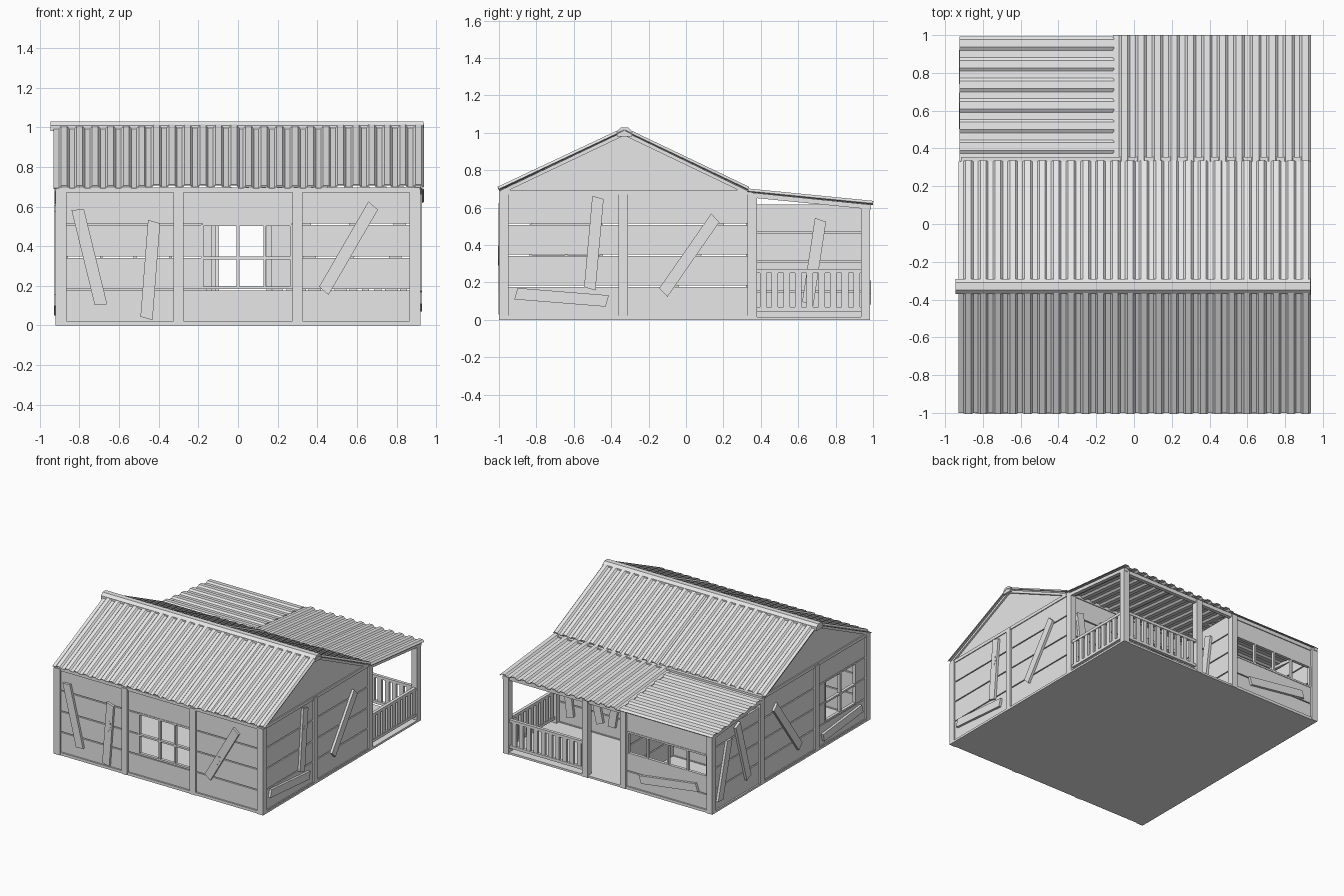
import bpy, bmesh, math
from mathutils import Vector, Matrix

cube = bpy.data.objects.get("Cube")
if cube:
    bpy.data.objects.remove(cube)

grey = bpy.data.materials.new("weathered_grey")
grey.use_nodes = True
grey.diffuse_color = (0.8, 0.8, 0.8, 1)
grey.node_tree.nodes["Principled BSDF"].inputs["Base Color"].default_value = (0.8, 0.8, 0.8, 1)


def finish(name, bm):
    bmesh.ops.recalc_face_normals(bm, faces=bm.faces)
    mesh = bpy.data.meshes.new(name)
    bm.to_mesh(mesh)
    bm.free()
    mesh.materials.append(grey)
    obj = bpy.data.objects.new(name, mesh)
    bpy.context.collection.objects.link(obj)
    return obj


def boxes(name, items):
    """One object from several (x0, x1, y0, y1, z0, z1) boxes."""
    bm = bmesh.new()
    for x0, x1, y0, y1, z0, z1 in items:
        m = Matrix.Translation(((x0 + x1) / 2, (y0 + y1) / 2, (z0 + z1) / 2))
        bmesh.ops.create_cube(bm, size=1, matrix=m @ Matrix.Diagonal((x1 - x0, y1 - y0, z1 - z0, 1)))
    return finish(name, bm)


def prism(name, points, push):
    """Closed outline pushed along a vector."""
    bm = bmesh.new()
    face = bm.faces.new([bm.verts.new(p) for p in points])
    ext = bmesh.ops.extrude_face_region(bm, geom=[face])
    bmesh.ops.translate(bm, vec=push, verts=[v for v in ext["geom"] if isinstance(v, bmesh.types.BMVert)])
    return finish(name, bm)


def on_wall(axis, pos, u, z):
    return Vector((pos, u, z)) if axis == "x" else Vector((u, pos, z))


def plank_wall(name, axis, pos, a, b, top, hole=None, cuts=(0.18, 0.345, 0.51)):
    """Horizontal planks with slits between them and an optional opening (u0, u1, z0, z1)."""
    edges = [0.01, *cuts, top]
    items = []
    for low, high in zip(edges, edges[1:]):
        low, high = low + 0.004, high - 0.004
        parts = [(a, b, low, high)]
        if hole and hole[2] < high and hole[3] > low:
            u0, u1, z0, z1 = hole
            parts = [(a, u0, low, high), (u1, b, low, high)]
            if z0 > low:
                parts.append((u0, u1, low, z0))
            if z1 < high:
                parts.append((u0, u1, z1, high))
        for p, q, r, s in parts:
            span = (pos - 0.008, pos + 0.008)
            items.append((*span, p, q, r, s) if axis == "x" else (p, q, *span, r, s))
    return boxes(name, items)


def window(name, axis, pos, rect, uprights, bars):
    """Thin frame with glazing bars."""
    u0, u1, z0, z1 = rect
    w = 0.007
    span = (pos - 0.012, pos + 0.012)
    parts = [(u - w, u + w, z0, z1) for u in (u0, u1, *uprights)]
    parts += [(u0, u1, z - w, z + w) for z in (z0, z1, *bars)]
    boxes(name, [(*span, p, q, r, s) if axis == "x" else (p, q, *span, r, s) for p, q, r, s in parts])


def loose_board(name, axis, pos, out, start, end, knot=False):
    """Crooked nailed board with skewed ends and sometimes an oval knot."""
    a, b = Vector(start), Vector(end)
    d = (b - a).normalized()
    n = Vector((-d.y, d.x)) * 0.031
    push = on_wall(axis, out * 0.02, 0, 0) if axis == "x" else Vector((0, out * 0.02, 0))
    outline = [a + n + d * 0.012, a - n, b - n - d * 0.012, b + n]
    prism(name, [on_wall(axis, pos, *p) for p in outline], push)
    if knot:
        c = a.lerp(b, 0.36)
        ring = [c + d * 0.045 * math.cos(t * math.pi / 4) + n * 0.6 * math.sin(t * math.pi / 4) for t in range(8)]
        prism(name + "_knot", [on_wall(axis, pos + out * 0.02, *p) for p in ring], push * 0.1)


def corrugated(name, corner, run, fall, waves, height=0.013):
    """Trapezoid-wave sheet: waves repeat along run, sheet extends along fall."""
    corner, run, fall = Vector(corner), Vector(run), Vector(fall)
    up = run.cross(fall).normalized()
    if up.z < 0:
        up = -up
    bm = bmesh.new()
    rows = []
    for i in range(waves):
        for t, h in ((0, 0), (0.35, 0), (0.5, 1), (0.85, 1)):
            rows.append(corner + run * ((i + t) / waves) + up * h * height)
    rows.append(corner + run)
    pairs = [(bm.verts.new(p), bm.verts.new(p + fall)) for p in rows]
    for (a, b), (c, d) in zip(pairs, pairs[1:]):
        bm.faces.new((a, b, d, c))
    obj = finish(name, bm)
    solid = obj.modifiers.new("thickness", "SOLIDIFY")
    solid.thickness = 0.006
    solid.offset = 0


# Floor
boxes("floor", [(-0.92, 0.92, -0.99, 0.98, 0.0, 0.016)])

# Posts
front_posts = [(-0.92, -0.865), (-0.325, -0.275), (0.275, 0.325), (0.865, 0.92)]
boxes("front_posts", [(a, b, -1.0, -0.95, 0, 0.685) for a, b in front_posts])
side_posts = []
for a, b in ((-0.92, -0.87), (0.87, 0.92)):
    side_posts += [(a, b, -0.36, -0.31, 0, 0.685), (a, b, 0.33, 0.38, 0, 0.675), (a, b, 0.935, 0.985, 0, 0.61)]
boxes("side_posts", side_posts)
boxes("back_posts", [(0.175, 0.225, 0.935, 0.985, 0, 0.61), (-0.16, -0.11, 0.935, 0.985, 0, 0.61)])

# Top and bottom rails of the walls
rails = []
for z0, z1 in ((0.0, 0.022), (0.67, 0.695)):
    rails += [(-0.915, 0.915, -0.995, -0.96, z0, z1), (-0.915, 0.915, 0.325, 0.355, z0, z1)]
    rails += [(s * 0.897 - 0.018, s * 0.897 + 0.018, -0.97, 0.34, z0, z1) for s in (-1, 1)]
rails += [(-0.915, 0.915, 0.945, 0.975, 0.585, 0.615), (-0.915, -0.12, 0.945, 0.98, 0, 0.022)]
boxes("wall_rails", rails)

# Plank walls with openings
front_hole = (-0.18, 0.27, 0.19, 0.51)
side_hole = (-0.83, -0.45, 0.19, 0.51)
back_hole = (-0.865, -0.17, 0.28, 0.45)
plank_wall("front_wall", "y", -0.975, -0.9, 0.9, 0.68, front_hole)
plank_wall("left_wall", "x", 0.9, -0.97, 0.34, 0.68)
plank_wall("right_wall", "x", -0.9, -0.97, 0.34, 0.68, side_hole)
plank_wall("house_back_wall", "y", 0.34, -0.9, 0.9, 0.68, (-0.115, 0.15, 0.0, 0.56))
plank_wall("room_outer_wall", "x", -0.9, 0.35, 0.96, 0.62)
plank_wall("room_inner_wall", "x", -0.125, 0.35, 0.96, 0.62, cuts=(0.15, 0.31, 0.465))
plank_wall("room_back_wall", "y", 0.96, -0.9, -0.13, 0.61, back_hole, cuts=(0.14, 0.28, 0.45))

# Windows and doorway
window("front_window", "y", -0.975, front_hole, (0.0, 0.135), (0.34,))
window("side_window", "x", -0.9, side_hole, (-0.64,), (0.34,))
window("back_window", "y", 0.96, back_hole, (-0.69, -0.52, -0.34), ())
boxes("door_frame", [(-0.135, -0.11, 0.32, 0.36, 0, 0.57), (0.145, 0.17, 0.32, 0.36, 0, 0.57),
                     (-0.135, 0.17, 0.32, 0.36, 0.55, 0.575)])

# Gables with trim under the roof slopes
for side, s in (("left", 1), ("right", -1)):
    prism(side + "_gable", [(s * 0.89, -0.98, 0.69), (s * 0.89, 0.31, 0.69), (s * 0.89, -0.33, 0.995)], (s * 0.016, 0, 0))
    for part, y in (("front", -0.99), ("back", 0.325)):
        prism(f"{side}_{part}_gable_trim", [(s * 0.895, y, 0.672), (s * 0.895, y, 0.692),
              (s * 0.895, -0.33, 1.008), (s * 0.895, -0.33, 0.985)], (s * 0.025, 0, 0))
    # Sloping beam and infill under the lean-to roof
    prism(side + "_lean_beam", [(s * 0.89, 0.33, 0.655), (s * 0.89, 0.99, 0.59),
          (s * 0.89, 0.99, 0.615), (s * 0.89, 0.33, 0.682)], (s * 0.03, 0, 0))

# Main roof: four overlapping sheets on each slope
for i in range(4):
    x = -0.93 + i * 0.465
    lift = 0.005 * (i % 2)
    for part, y in (("front", -1.0), ("back", 0.33)):
        corrugated(f"{part}_roof_sheet_{i + 1}", (x, y, 0.692 + lift), (0.47, 0, 0), (0, -0.33 - y, 0.315), 6)

# Ridge cap
cap = [(-0.37, 0.98), (-0.37, 1.008), (-0.35, 1.028), (-0.31, 1.028), (-0.29, 1.008), (-0.29, 0.98)]
prism("ridge_cap", [(-0.945, y, z) for y, z in cap], (1.88, 0, 0))

# Lean-to roof: one sheet ribbed sideways, two ribbed along the slope
corrugated("room_roof_sheet", (-0.925, 0.335, 0.678), (0, 0.655, -0.065), (0.82, 0, 0), 6, 0.012)
for i in range(2):
    corrugated(f"porch_roof_sheet_{i + 1}", (-0.11 + i * 0.52, 0.33, 0.683 + i * 0.003), (0.525, 0, 0), (0, 0.67, -0.066), 6)

# Porch railings
side_rail = [(0.885, 0.91, 0.38, 0.94, z, z + 0.022) for z in (0.045, 0.25)]
side_rail += [(0.888, 0.907, 0.395 + i * 0.0625, 0.43 + i * 0.0625, 0.05, 0.26) for i in range(9)]
boxes("side_railing", side_rail)
back_rail = [(0.225, 0.87, 0.947, 0.972, z, z + 0.022) for z in (0.045, 0.25)]
back_rail += [(0.245 + i * 0.0635, 0.28 + i * 0.0635, 0.95, 0.969, 0.05, 0.26) for i in range(10)]
boxes("back_railing", back_rail)

# Crooked boards nailed over the walls: wall axis, position, outward side, ends, knot
nailed = [
    ("front", "y", -0.982, -1, (-0.81, 0.59), (-0.69, 0.1), False),
    ("front", "y", -0.982, -1, (-0.423, 0.53), (-0.462, 0.03), True),
    ("front", "y", -0.982, -1, (0.43, 0.17), (0.685, 0.61), True),
    ("left", "x", 0.907, 1, (-0.47, 0.66), (-0.515, 0.16), True),
    ("left", "x", 0.907, 1, (0.16, 0.55), (-0.125, 0.14), False),
    ("left", "x", 0.907, 1, (-0.915, 0.14), (-0.415, 0.1), False),
    ("right", "x", -0.907, -1, (0.77, 0.52), (0.89, 0.07), False),
    ("right", "x", -0.907, -1, (0.67, 0.6), (0.53, 0.12), False),
    ("right", "x", -0.907, -1, (0.2, 0.56), (-0.12, 0.12), False),
    ("right", "x", -0.907, -1, (-0.4, 0.08), (-0.9, 0.13), False),
    ("back", "y", 0.968, 1, (-0.28, 0.11), (-0.79, 0.18), False),
    ("porch", "x", -0.117, 1, (0.72, 0.54), (0.65, 0.08), False),
    ("porch", "y", 0.348, 1, (0.82, 0.55), (0.76, 0.08), False),
    ("porch", "y", 0.348, 1, (0.6, 0.55), (0.5, 0.1), False),
    ("porch", "y", 0.348, 1, (0.33, 0.55), (0.4, 0.1), False),
]
for i, (wall, *rest) in enumerate(nailed):
    loose_board(f"{wall}_loose_board_{i + 1}", *rest)
